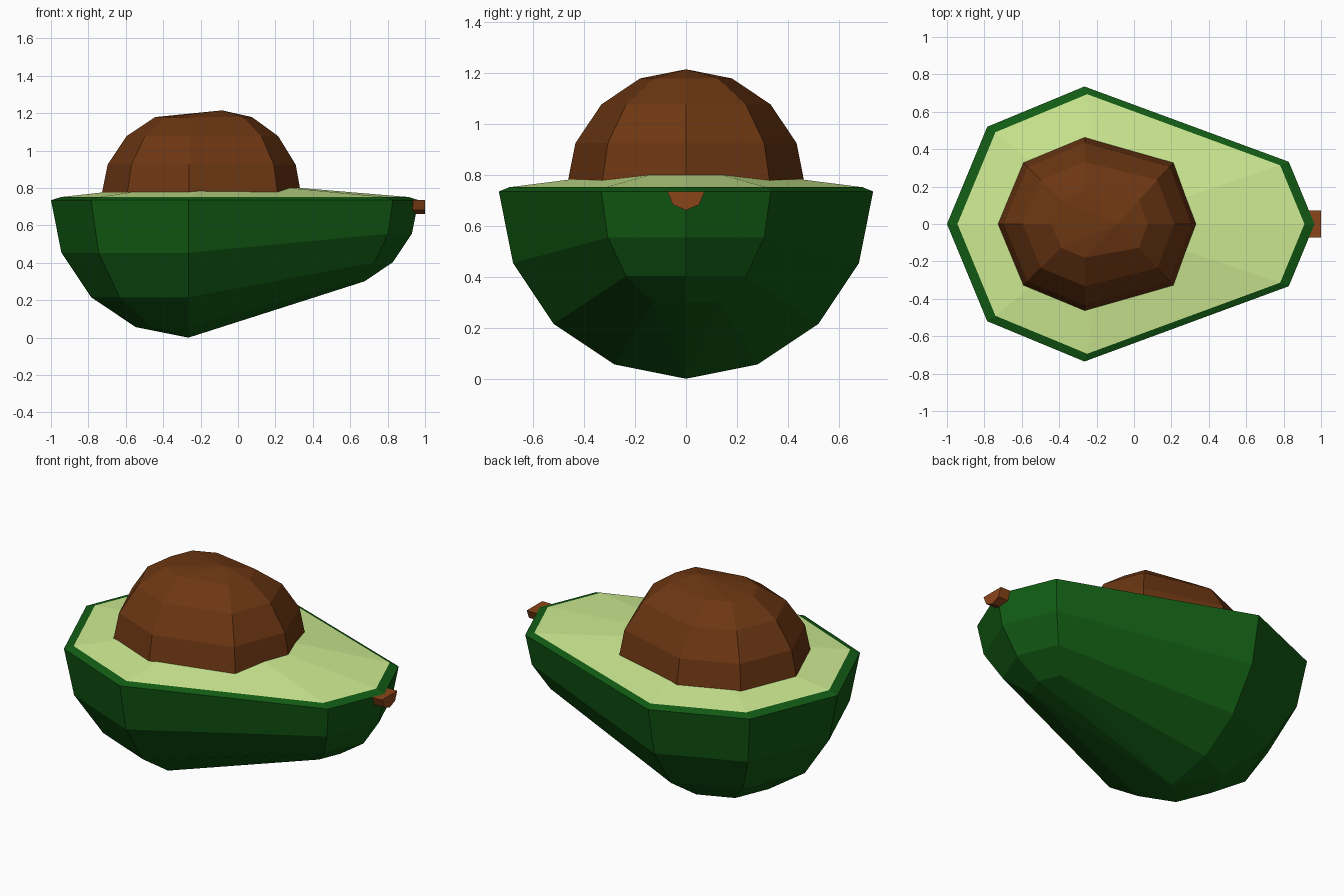
import bpy, bmesh
from math import sin, cos, pi

if "Cube" in bpy.data.objects:
    bpy.data.objects.remove(bpy.data.objects["Cube"])

SIDES = 8


def material(name, rgb):
    m = bpy.data.materials.new(name)
    m.diffuse_color = (*rgb, 1)
    m.use_nodes = True
    m.node_tree.nodes["Principled BSDF"].inputs["Base Color"].default_value = m.diffuse_color
    return m


def make_object(name, bm, mat):
    bmesh.ops.recalc_face_normals(bm, faces=bm.faces)
    me = bpy.data.meshes.new(name)
    bm.to_mesh(me)
    bm.free()
    me.materials.append(mat)
    ob = bpy.data.objects.new(name, me)
    bpy.context.collection.objects.link(ob)
    return ob


def bridge(bm, a, b):
    for i in range(len(a)):
        j = (i + 1) % len(a)
        bm.faces.new((a[i], a[j], b[j], b[i]))


def fan(bm, ring, tip):
    for i in range(len(ring)):
        bm.faces.new((ring[i], ring[(i + 1) % len(ring)], tip))


def half_ball(bm, r, up, centre, warp):
    """Low-poly half sphere whose points are reshaped by warp; returns its open ring."""
    cx, cz = centre

    def vert(x, y, z):
        x, y, z = warp(x, y, z)
        return bm.verts.new((cx + x, y, cz + z))

    rings = []
    for k in range(4):
        a = k * pi / 8
        rings.append([vert(r * cos(a) * cos(t), r * cos(a) * sin(t), up * r * sin(a))
                      for t in (2 * pi * i / SIDES for i in range(SIDES))])
    for a, b in zip(rings, rings[1:]):
        bridge(bm, a, b)
    fan(bm, rings[-1], vert(0, 0, up * r))
    return rings[0]


def neck(x, y, z):
    # front half is shrunk and pulled out to form the narrow end
    return (x * 0.64 + 0.76, y * 0.64, z * 0.64) if x > 0.01 else (x, y, z)


def lean(x, y, z):
    # seed is stretched towards the narrow end
    if x > 0.01:
        return x * 0.92 + 0.172, y, z
    return (x + 0.178 if abs(x) + abs(y) < 1e-6 else x), y, z


# Skin: pear-shaped half shell with a narrow bevelled rim
bm = bmesh.new()
outer = half_ball(bm, 0.735, -1, (-0.265, 0.735), neck)
inner = [bm.verts.new((v.co.x * 0.944, v.co.y * 0.944, 0.752)) for v in outer]
bridge(bm, outer, inner)
rim = [v.co.copy() for v in inner]
make_object("skin", bm, material("skin_green", (0.006, 0.105, 0.007)))

# Flesh: shallow cone filling the rim
bm = bmesh.new()
fan(bm, [bm.verts.new(c) for c in rim], bm.verts.new((-0.15, 0, 0.84)))
flesh = make_object("flesh", bm, material("flesh_green", (0.62, 0.84, 0.29)))
if flesh.data.polygons[0].normal.z < 0:
    flesh.data.flip_normals()

# Seed: half ball standing out of the flesh
bm = bmesh.new()
bm.faces.new(half_ball(bm, 0.47, 1, (-0.263, 0.745), lean))
make_object("seed", bm, material("seed_brown", (0.15, 0.037, 0.006)))

# Stem: half of an eight-sided stub at the narrow end
bm = bmesh.new()
ends = [[bm.verts.new((x, 0.073 * cos(k * pi / 4), 0.735 - 0.073 * sin(k * pi / 4)))
         for k in range(5)] for x in (0.9, 1.0)]
bridge(bm, *ends)
for e in ends:
    bm.faces.new(e)
make_object("stem", bm, material("stem_brown", (0.26, 0.06, 0.01)))
